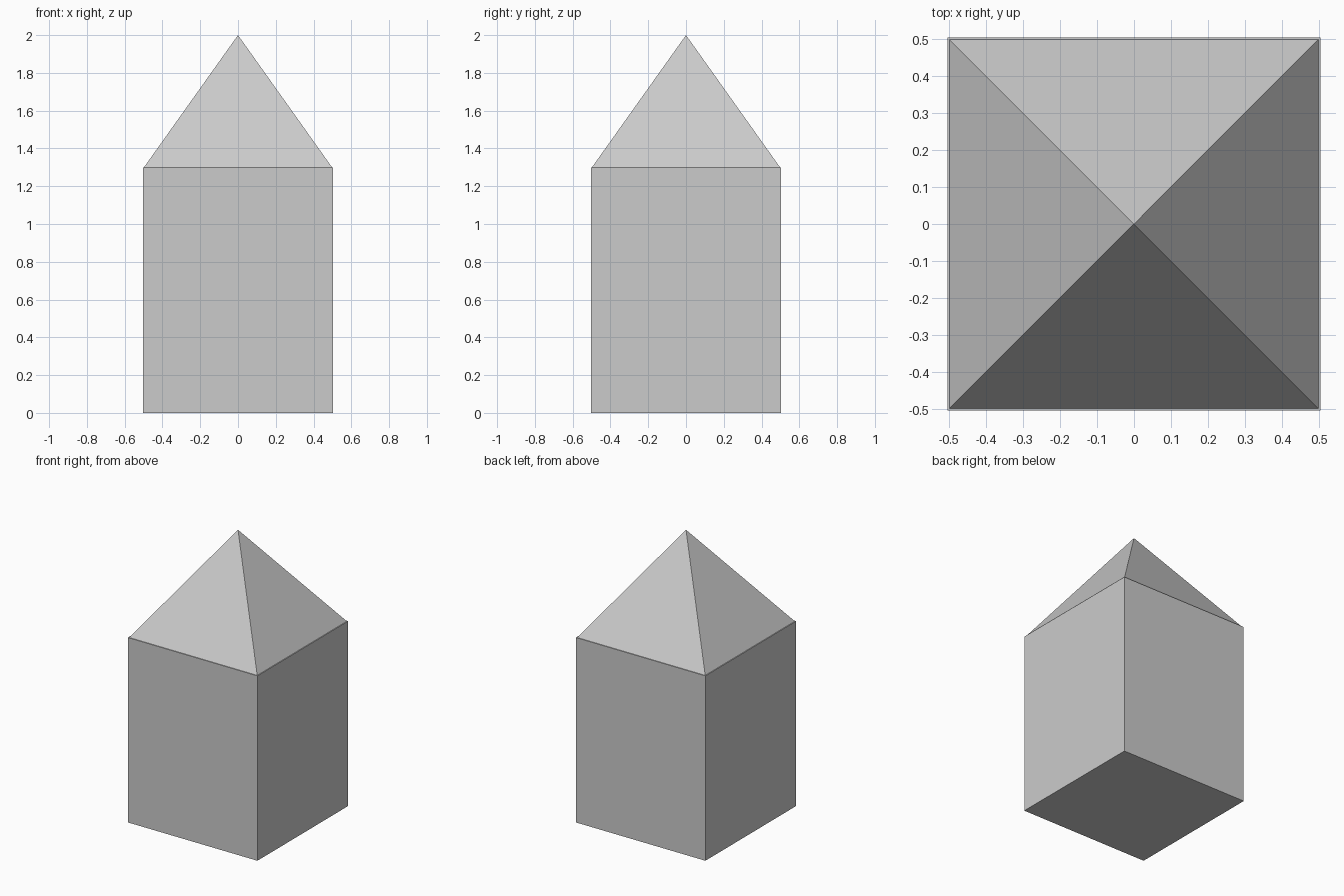
import bpy
from math import pi, sqrt

if "Cube" in bpy.data.objects:
    bpy.data.objects.remove(bpy.data.objects["Cube"])

BODY_HALF, ROOF_HALF = 0.504, 0.498
BODY_TOP, APEX = 1.30, 2.0

# Square body
bpy.ops.mesh.primitive_cube_add(size=1, location=(0, 0, BODY_TOP / 2))
body = bpy.context.object
body.name = "body"
body.scale = (2 * BODY_HALF, 2 * BODY_HALF, BODY_TOP)
bpy.ops.object.transform_apply(location=False, rotation=False, scale=True)

# Pyramid roof, set in slightly from the body edge
bpy.ops.mesh.primitive_cone_add(
    vertices=4, radius1=ROOF_HALF * sqrt(2), radius2=0, depth=APEX - BODY_TOP,
    location=(0, 0, (APEX + BODY_TOP) / 2), rotation=(0, 0, pi / 4))
roof = bpy.context.object
roof.name = "roof"
bpy.ops.object.transform_apply(location=False, rotation=True, scale=False)
